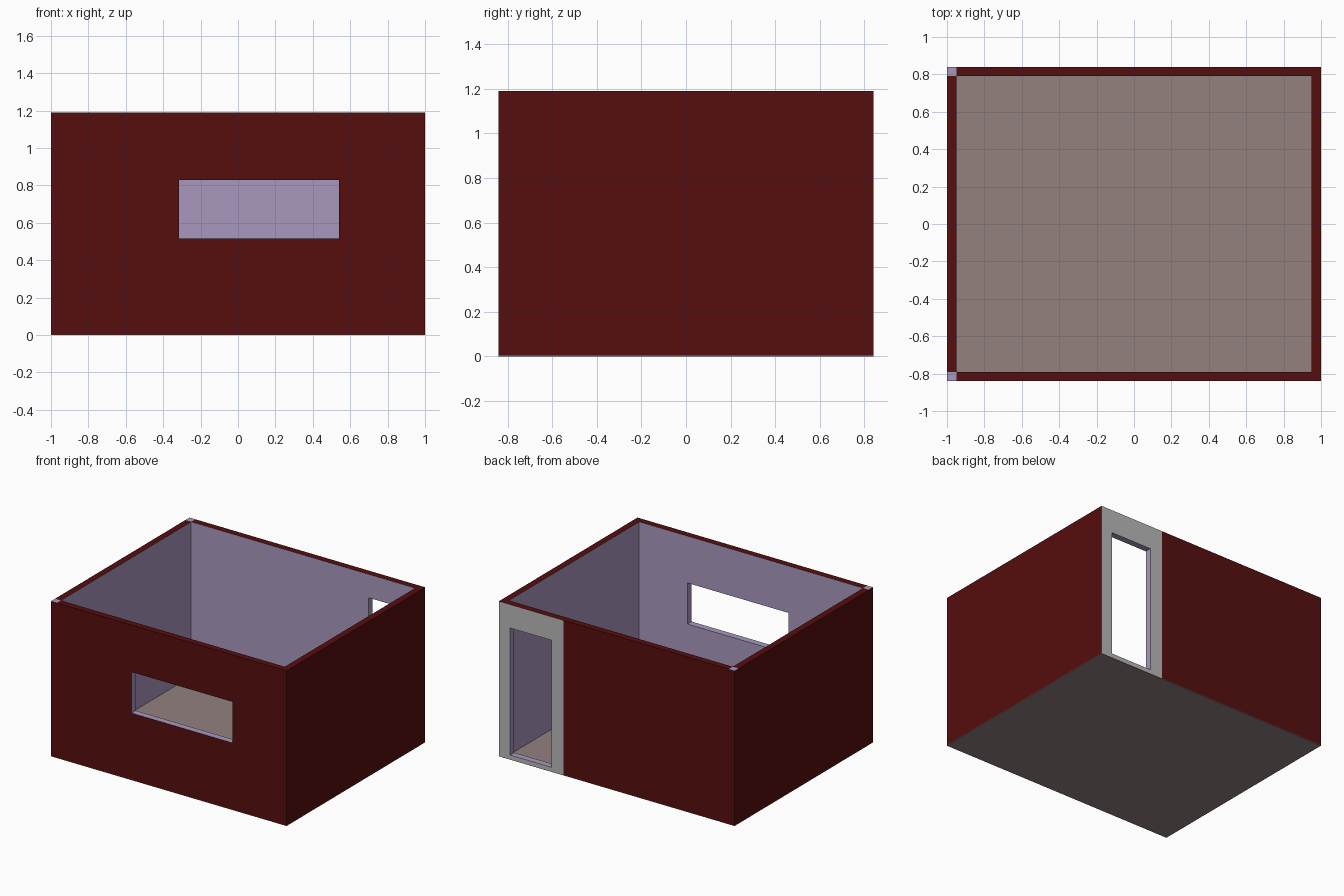
import bpy, bmesh

cube = bpy.data.objects.get("Cube")
if cube:
    bpy.data.objects.remove(cube, do_unlink=True)

W, D, H, T = 1.0, 0.84, 1.19, 0.05   # half width, half depth, height, wall thickness
FLOOR = 0.004
PANEL_X = 0.45                       # edge of the grey door panel


def material(name, rgb):
    # convert display values to linear
    lin = [((c / 255 + 0.055) / 1.055) ** 2.4 for c in rgb] + [1]
    m = bpy.data.materials.new(name)
    m.use_nodes = True
    m.diffuse_color = lin
    m.node_tree.nodes["Principled BSDF"].inputs["Base Color"].default_value = lin
    return m


red = material("dark red", (86, 14, 14))
lilac = material("lilac", (169, 153, 191))
grey = material("door grey", (186, 186, 186))
brown = material("floor brown", (147, 129, 127))


def add_object(name, bm, mats):
    mesh = bpy.data.meshes.new(name)
    bm.to_mesh(mesh)
    bm.free()
    for m in mats:
        mesh.materials.append(m)
    ob = bpy.data.objects.new(name, mesh)
    bpy.context.collection.objects.link(ob)
    return ob


def paint(face):
    # outside and top are red, inside and opening reveals are lilac
    c, n = face.calc_center_median(), face.normal
    outside = (abs(n.x) > 0.9 and abs(c.x) > W - 0.001) or (abs(n.y) > 0.9 and abs(c.y) > D - 0.001)
    if outside:
        return 2 if n.y > 0.9 and c.x > PANEL_X else 0
    if c.z > H - 0.001 and c.x > -W + T or c.z > H - 0.001 and abs(c.y) < D - T:
        return 0
    return 1


def wall(name, place, thickness, cuts, levels, hole=None):
    """Sheet split at cuts and levels, one cell left open, extruded inward."""
    bm = bmesh.new()
    grid = [[bm.verts.new(place(u, z)) for z in levels] for u in cuts]
    for i in range(len(cuts) - 1):
        for j in range(len(levels) - 1):
            if (i, j) != hole:
                bm.faces.new((grid[i][j], grid[i + 1][j], grid[i + 1][j + 1], grid[i][j + 1]))
    ext = bmesh.ops.extrude_face_region(bm, geom=bm.faces[:], use_keep_orig=True)
    verts = [g for g in ext["geom"] if isinstance(g, bmesh.types.BMVert)]
    bmesh.ops.translate(bm, verts=verts, vec=thickness)
    bmesh.ops.recalc_face_normals(bm, faces=bm.faces[:])
    bm.normal_update()
    for f in bm.faces:
        f.material_index = paint(f)
    return add_object(name, bm, (red, lilac, grey))


# front wall with window opening
wall("front_wall", lambda u, z: (u, -D, z), (0, T, 0),
     [-W, -W + T, -0.315, 0.54, W], [FLOOR, 0.515, 0.83, H], (2, 1))

# back wall with door opening inside the grey panel
wall("back_wall", lambda u, z: (u, D, z), (0, -T, 0),
     [-W, -W + T, PANEL_X, 0.555, 0.905, W], [FLOOR, 0.035, 1.01, H], (3, 1))

# side walls fitted between front and back
for name, s in (("left_wall", 1), ("right_wall", -1)):
    wall(name, lambda u, z: (s * W, u, z), (-s * T, 0, 0), [-D + T, D - T], [FLOOR, H])

# floor slab
bm = bmesh.new()
bmesh.ops.create_cube(bm, size=1)
bmesh.ops.scale(bm, verts=bm.verts[:], vec=(2 * W, 2 * D, FLOOR))
bmesh.ops.translate(bm, verts=bm.verts[:], vec=(0, 0, FLOOR / 2))
add_object("floor", bm, (brown,))
